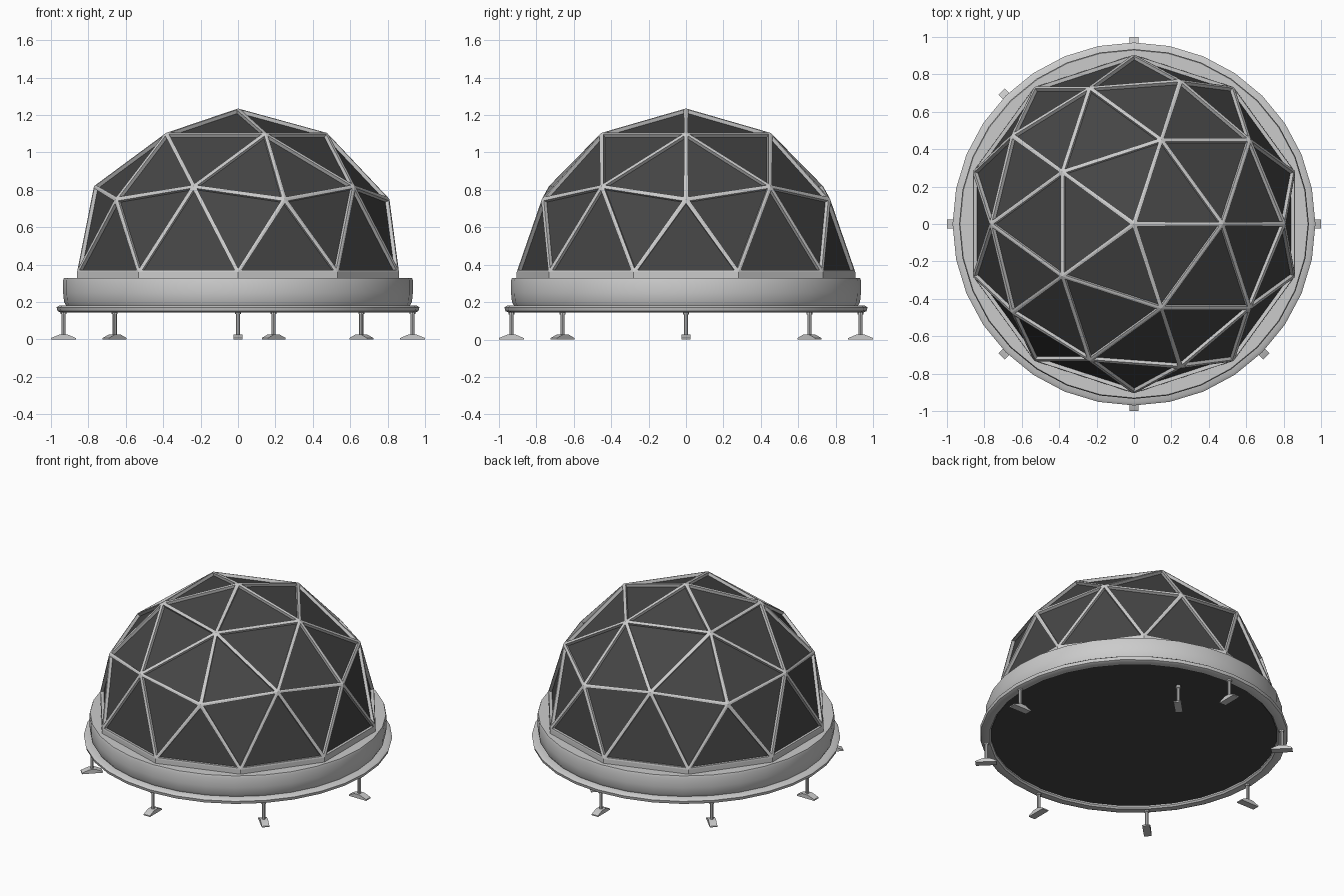
import bpy, bmesh, math
from mathutils import Matrix, Vector

if "Cube" in bpy.data.objects:
    bpy.data.objects.remove(bpy.data.objects["Cube"])

R_XY, R_Z, DOME_Z = 0.905, 0.875, 0.36


def finish(bm, name, smooth=None, mat=None):
    bmesh.ops.recalc_face_normals(bm, faces=bm.faces) if mat is None else None
    me = bpy.data.meshes.new(name)
    bm.to_mesh(me)
    bm.free()
    ob = bpy.data.objects.new(name, me)
    bpy.context.collection.objects.link(ob)
    if mat:
        me.materials.append(mat)
    if smooth:
        bpy.ops.object.select_all(action='DESELECT')
        ob.select_set(True)
        bpy.context.view_layer.objects.active = ob
        bpy.ops.object.shade_smooth_by_angle(angle=math.radians(smooth))
    return ob


def lathe(name, profile, sides=32, smooth=40, closed=True):
    bm = bmesh.new()
    rings = [[bm.verts.new((r * math.cos(a), r * math.sin(a), z)) for r, z in profile]
             for a in (2 * math.pi * i / sides for i in range(sides))]
    n = len(profile)
    for i in range(sides):
        a, b = rings[i], rings[(i + 1) % sides]
        for j in range(n if closed else n - 1):
            k = (j + 1) % n
            bm.faces.new((a[j], b[j], b[k], a[k]))
    return finish(bm, name, smooth)


def dome(name, panels, mat=None):
    # upper half of a two-frequency geodesic sphere
    bm = bmesh.new()
    bmesh.ops.create_icosphere(bm, subdivisions=2, radius=1)
    low = [f for f in bm.faces if f.calc_center_median().z < 0]
    bmesh.ops.delete(bm, geom=low, context='FACES')
    for v in bm.verts:
        v.co = Vector((v.co.x * R_XY, v.co.y * R_XY, v.co.z * R_Z + DOME_Z))
    bm.normal_update()
    tris = list(bm.faces)
    bmesh.ops.inset_individual(bm, faces=tris, thickness=0.023, depth=0)
    bmesh.ops.inset_individual(bm, faces=tris, thickness=0.002, depth=-0.02)
    if panels:
        keep = set(tris)
        drop = [f for f in bm.faces if f not in keep]
    else:
        drop = tris
        # bottom band of the frame, dropped onto the base
        rim = [e for e in bm.edges if e.is_boundary
               and all(abs(v.co.z - DOME_Z) < 1e-3 for v in e.verts)]
        ext = bmesh.ops.extrude_edge_only(bm, edges=rim)
        for v in ext['geom']:
            if isinstance(v, bmesh.types.BMVert):
                v.co.z -= 0.035
    bmesh.ops.delete(bm, geom=drop, context='FACES')
    return finish(bm, name, None, mat)


# Dome frame and dark glazing
glass = bpy.data.materials.new("dark_glass")
glass.diffuse_color = (0.06, 0.06, 0.06, 1)
glass.use_nodes = True
glass.node_tree.nodes["Principled BSDF"].inputs["Base Color"].default_value = glass.diffuse_color
dome("dome_frame", False)
dome("dome_panels", True, glass)

# Base drum, flange and floor
lathe("base_drum", [(0.85, 0.17), (0.915, 0.175), (0.93, 0.20), (0.935, 0.25),
                    (0.935, 0.315), (0.93, 0.33), (0.85, 0.33)])
lathe("base_flange", [(0.90, 0.182), (0.955, 0.182), (0.97, 0.172), (0.965, 0.152),
                      (0.95, 0.145), (0.91, 0.145), (0.90, 0.155)])
bm = bmesh.new()
bmesh.ops.create_circle(bm, cap_ends=True, segments=32, radius=0.91,
                        matrix=Matrix.Translation((0, 0, 0.165)))
bmesh.ops.reverse_faces(bm, faces=bm.faces)
finish(bm, "floor", None, glass)


# Legs: slim post on a tapered foot
def leg(name, x, y, angle):
    bm = bmesh.new()
    bmesh.ops.create_cone(bm, cap_ends=True, segments=8, radius1=0.011, radius2=0.011,
                          depth=0.14, matrix=Matrix.Translation((0, 0, 0.09)))
    outline = [(-0.065, 0), (0.068, 0), (0.068, 0.008), (0.02, 0.027),
               (-0.02, 0.027), (-0.065, 0.008)]
    sides = [[bm.verts.new((px, w, pz)) for px, pz in outline] for w in (-0.024, 0.024)]
    bm.faces.new(sides[0])
    bm.faces.new(sides[1][::-1])
    for i in range(6):
        j = (i + 1) % 6
        bm.faces.new((sides[0][j], sides[0][i], sides[1][i], sides[1][j]))
    # collar under the flange
    bmesh.ops.create_cone(bm, cap_ends=True, segments=8, radius1=0.016, radius2=0.016,
                          depth=0.02, matrix=Matrix.Translation((0, 0, 0.145)))
    bm.transform(Matrix.Translation((x, y, 0)) @ Matrix.Rotation(angle, 4, 'Z'))
    finish(bm, name, 40)


for i in range(8):
    a = math.pi / 4 * i
    x, y = 0.932 * math.cos(a), 0.932 * math.sin(a)
    if i == 1:  # this leg stands further in
        x = 0.19
    leg(f"leg_{i + 1}", x, y, a)
